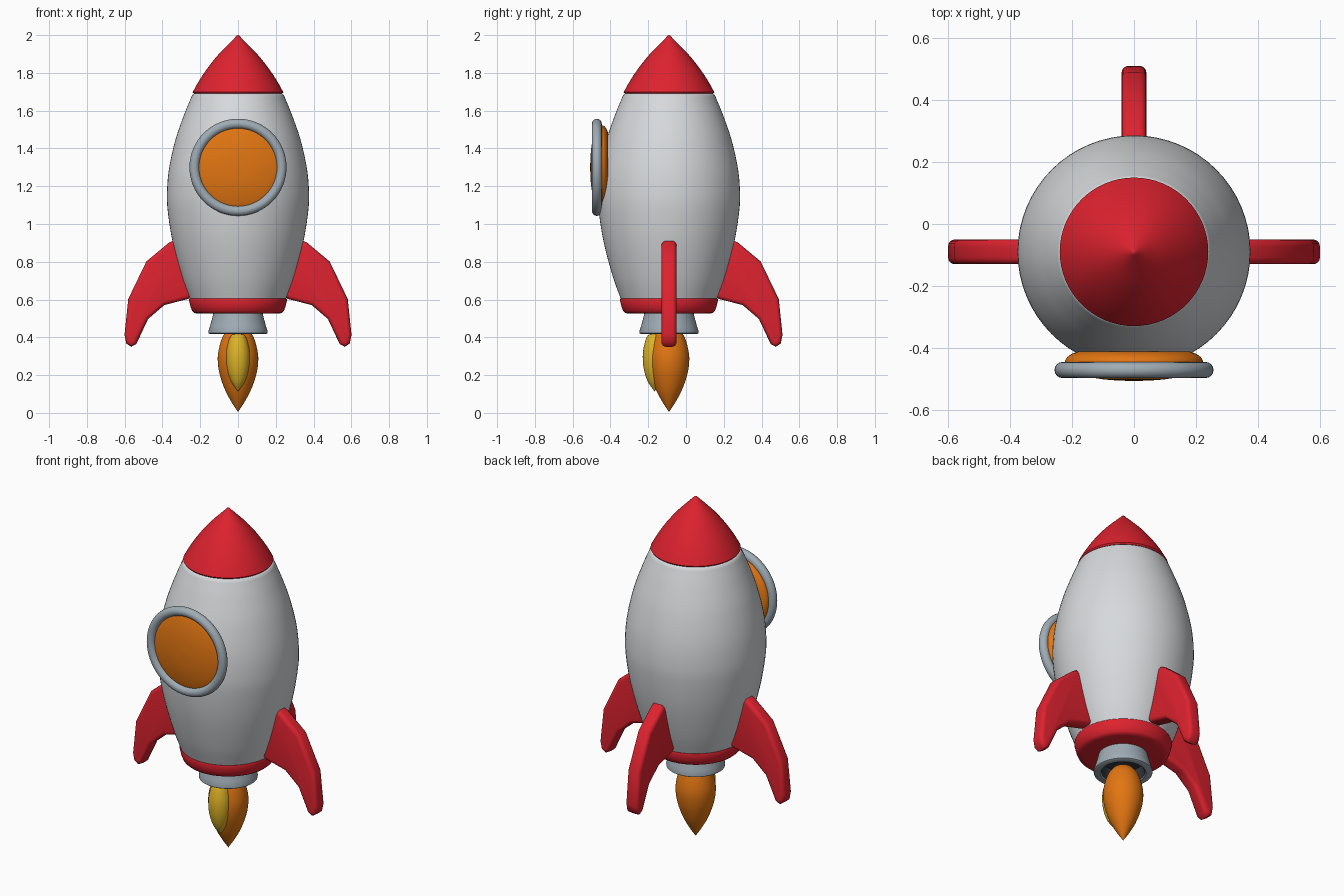
import bpy, bmesh, math
from mathutils import Matrix, Vector

if "Cube" in bpy.data.objects:
    bpy.data.objects.remove(bpy.data.objects["Cube"])

AXIS_Y = -0.09   # the hull stands a little forward of the origin


def material(name, rgb):
    m = bpy.data.materials.new(name)
    m.diffuse_color = (*rgb, 1)
    m.use_nodes = True
    m.node_tree.nodes["Principled BSDF"].inputs["Base Color"].default_value = m.diffuse_color
    return m


RED = material("red", (0.73, 0.016, 0.028))
WHITE = material("light grey", (0.68, 0.70, 0.72))
METAL = material("blue grey metal", (0.35, 0.41, 0.46))
DARK = material("dark nozzle inside", (0.035, 0.04, 0.05))
ORANGE = material("orange", (0.76, 0.18, 0.006))
YELLOW = material("yellow", (0.74, 0.46, 0.02))


def finish(bm, name, mats, angle=40):
    bmesh.ops.remove_doubles(bm, verts=bm.verts, dist=1e-5)
    bmesh.ops.recalc_face_normals(bm, faces=bm.faces)
    mesh = bpy.data.meshes.new(name)
    bm.to_mesh(mesh)
    bm.free()
    for m in mats:
        mesh.materials.append(m)
    ob = bpy.data.objects.new(name, mesh)
    bpy.context.collection.objects.link(ob)
    bpy.ops.object.select_all(action='DESELECT')
    ob.select_set(True)
    bpy.context.view_layer.objects.active = ob
    bpy.ops.object.shade_smooth_by_angle(angle=math.radians(angle))
    return ob


def smooth_curve(pts, n=6):
    """Catmull-Rom interpolation through (radius, height) points."""
    p = [Vector(q) for q in pts]
    p = [2 * p[0] - p[1]] + p + [2 * p[-1] - p[-2]]
    out = []
    for a, b, c, d in zip(p, p[1:], p[2:], p[3:]):
        for i in range(n):
            t = i / n
            out.append(0.5 * (2 * b + (c - a) * t + (2 * a - 5 * b + 4 * c - d) * t * t
                              + (3 * b - a - 3 * c + d) * t ** 3))
    return [(max(q.x, 0), q.y) for q in out] + [tuple(pts[-1])]


def lathe(name, profile, mats, loc=(0, AXIS_Y, 0), along_y=False, dark_rule=None, steps=64):
    """Spin a (radius, height) profile round z, or round -y if along_y."""
    bm = bmesh.new()
    vs = [bm.verts.new((r, 0, z)) for r, z in profile]
    es = [bm.edges.new(pair) for pair in zip(vs, vs[1:])]
    bmesh.ops.spin(bm, geom=vs + es, cent=(0, 0, 0), axis=(0, 0, 1),
                   angle=2 * math.pi, steps=steps)
    bmesh.ops.remove_doubles(bm, verts=bm.verts, dist=1e-5)
    if dark_rule:
        for f in bm.faces:
            f.material_index = int(dark_rule(f.calc_center_median()))
    rot = Matrix.Rotation(math.pi / 2, 4, 'X') if along_y else Matrix()
    bm.transform(Matrix.Translation(loc) @ rot)
    return finish(bm, name, mats)


# Hull with a rounded shoulder
hull = smooth_curve([(0.25, 0.59), (0.297, 0.72), (0.345, 0.90), (0.371, 1.06), (0.376, 1.17),
                     (0.364, 1.30), (0.33, 1.45), (0.285, 1.58), (0.248, 1.67)])
lathe("hull", [(0, 0.59)] + hull + [(0.243, 1.682), (0.233, 1.69), (0, 1.69)], [WHITE])

# Nose cone
nose = smooth_curve([(0.24, 1.698), (0.207, 1.757), (0.163, 1.823), (0.11, 1.89),
                     (0.055, 1.948), (0.017, 1.986)], 4)
lathe("nose_cone", [(0, 1.69), (0.234, 1.69)] + nose + [(0.008, 1.996), (0, 2.0)], [RED])

# Red collar beneath the hull
lathe("tail_collar", [(0, 0.605), (0.257, 0.605), (0.26, 0.597), (0.251, 0.56), (0.242, 0.538),
                      (0.232, 0.529), (0.215, 0.525), (0, 0.525)], [RED])

# Engine nozzle with a dark hollow
lathe("nozzle", [(0, 0.53), (0.13, 0.53), (0.137, 0.50), (0.148, 0.46), (0.157, 0.432),
                 (0.156, 0.422), (0.15, 0.418), (0.122, 0.418), (0.115, 0.424),
                 (0.105, 0.49), (0, 0.49)],
      [METAL, DARK],
      dark_rule=lambda c: c.z < 0.495 and math.hypot(c.x, c.y) < 0.117)

# Flames
lathe("outer_flame", [(0, 0.44)] + smooth_curve(
    [(0.055, 0.44), (0.083, 0.40), (0.103, 0.33), (0.107, 0.27), (0.096, 0.20),
     (0.068, 0.12), (0.033, 0.055), (0, 0.005)], 5), [ORANGE], steps=48)
lathe("inner_flame", smooth_curve(
    [(0, 0.418), (0.036, 0.41), (0.055, 0.36), (0.063, 0.30), (0.057, 0.23),
     (0.036, 0.165), (0, 0.113)], 5), [YELLOW], loc=(0, -0.166, 0), steps=48)

# Porthole: domed glass and metal rim
lathe("window_glass", [(0, 0.410)] + smooth_curve(
    [(0.18, 0.412), (0.205, 0.422), (0.222, 0.44), (0.22, 0.468), (0.19, 0.484),
     (0.10, 0.502), (0, 0.508)], 4), [ORANGE], loc=(0, 0, 1.3), along_y=True)
rim = [(0.231 + 0.026 * math.cos(i * math.pi / 8), 0.472 + 0.026 * math.sin(i * math.pi / 8))
       for i in range(17)]
lathe("window_rim", rim, [METAL], loc=(0, 0, 1.3), along_y=True)

# Swept fins on three sides
FIN = [(0.24, 0.62), (0.28, 0.86), (0.345, 0.91), (0.365, 0.902), (0.485, 0.802),
       (0.581, 0.603), (0.601, 0.413), (0.592, 0.368), (0.565, 0.35), (0.538, 0.365),
       (0.476, 0.497), (0.39, 0.571), (0.265, 0.603)]
for name, turn in (("right_fin", 0), ("back_fin", 90), ("left_fin", 180)):
    bm = bmesh.new()
    face = bm.faces.new([bm.verts.new((x, -0.04, z)) for x, z in FIN])
    ext = bmesh.ops.extrude_face_region(bm, geom=[face])
    bmesh.ops.translate(bm, vec=(0, 0.08, 0),
                        verts=[v for v in ext["geom"] if isinstance(v, bmesh.types.BMVert)])
    bmesh.ops.recalc_face_normals(bm, faces=bm.faces)
    outline = [e for e in bm.edges if abs(e.verts[0].co.y - e.verts[1].co.y) < 1e-4]
    bmesh.ops.bevel(bm, geom=outline, offset=0.022, segments=4, profile=0.5,
                    affect='EDGES', clamp_overlap=True)
    bm.transform(Matrix.Translation((0, AXIS_Y, 0)) @ Matrix.Rotation(math.radians(turn), 4, 'Z'))
    finish(bm, name, [RED], 50)
